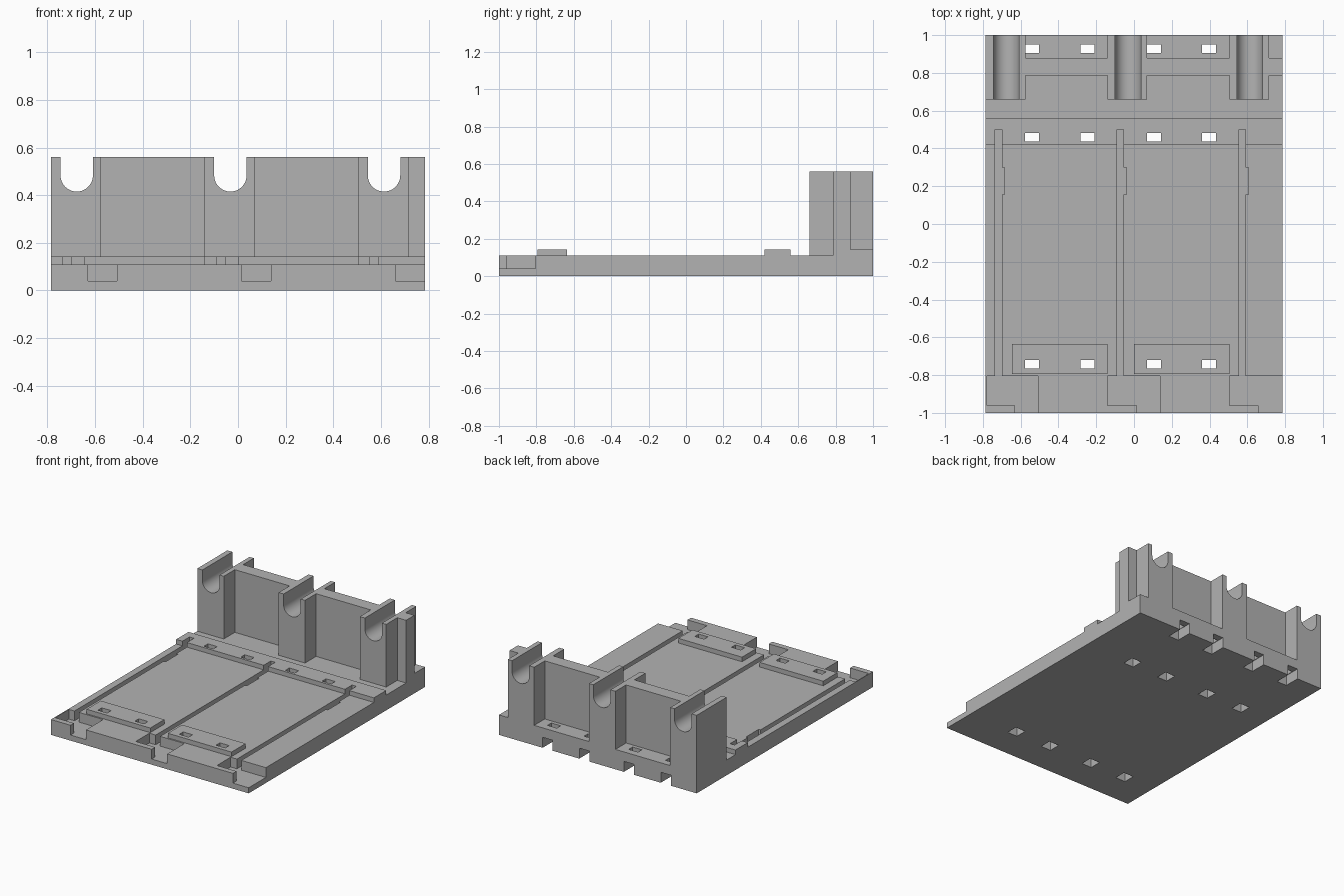
import bpy, bmesh, math

cube = bpy.data.objects.get("Cube")
if cube:
    bpy.data.objects.remove(cube, do_unlink=True)

grey = bpy.data.materials.new("mid grey")
grey.use_nodes = True
grey.diffuse_color = (0.45, 0.45, 0.45, 1)
grey.node_tree.nodes["Principled BSDF"].inputs["Base Color"].default_value = (0.45, 0.45, 0.45, 1)

W = 0.785                       # half width
FLOOR, STEP, TOP = 0.11, 0.143, 0.56
PITCH = 0.645                   # spacing of the three cable lanes
LANES = [-W + i * PITCH for i in range(3)]
POST = 0.21


def rect(x0, x1, y0, y1):
    return [(x0, y0), (x1, y0), (x1, y1), (x0, y1)]


def prisms(name, outlines, low, high, upright=False):
    """Extrude outlines along z, or along y when upright (outline is x, z)."""
    bm = bmesh.new()
    for outline in outlines:
        pts = [(a, low, b) if upright else (a, b, low) for a, b in outline]
        face = bm.faces.new([bm.verts.new(p) for p in pts])
        grown = bmesh.ops.extrude_face_region(bm, geom=[face])["geom"]
        shift = (0, high - low, 0) if upright else (0, 0, high - low)
        bmesh.ops.translate(bm, vec=shift, verts=[g for g in grown if isinstance(g, bmesh.types.BMVert)])
    bmesh.ops.recalc_face_normals(bm, faces=bm.faces)
    mesh = bpy.data.meshes.new(name)
    bm.to_mesh(mesh)
    bm.free()
    mesh.materials.append(grey)
    obj = bpy.data.objects.new(name, mesh)
    bpy.context.collection.objects.link(obj)
    return obj


def cut(obj, *cutters):
    for cutter in cutters:
        mod = obj.modifiers.new("cut", "BOOLEAN")
        mod.operation, mod.solver, mod.object = "DIFFERENCE", "EXACT", cutter
        bpy.context.view_layer.update()
        graph = bpy.context.evaluated_depsgraph_get()
        mesh = bpy.data.meshes.new_from_object(obj.evaluated_get(graph))
        obj.modifiers.clear()
        obj.data = mesh


# Strap slots, with a wider recess below that opens out at the rear edge
slot_x = (-0.54, -0.247, 0.107, 0.398)
rows = {-0.743: (-0.785, -0.70), 0.46: (0.418, 0.502), 0.928: (0.885, 1.1)}
slots = prisms("slot_cutter", [rect(x - 0.037, x + 0.037, y - 0.022, y + 0.022)
                               for x in slot_x for y in rows], -0.1, 0.3)
recesses = prisms("recess_cutter", [rect(x - 0.04, x + 0.04, *span)
                                    for x in slot_x for span in rows.values()], -0.1, 0.075)

# Narrow wire grooves with a small side bulge
grooves = prisms("groove_cutter", [
    [(x + 0.05, -0.85), (x + 0.085, -0.85), (x + 0.085, 0.155), (x + 0.10, 0.155),
     (x + 0.10, 0.30), (x + 0.085, 0.30), (x + 0.085, 0.50), (x + 0.05, 0.50)]
    for x in LANES], 0.04, 0.3)

# Front pockets, each partly closed by a lip
pockets = []
for x in LANES:
    left = max(x, -W + 0.006)
    right = x + 0.278 if x < 0.4 else 0.9
    pockets.append([(left, -0.96), (x + 0.155, -0.96), (x + 0.155, -1.1),
                    (right, -1.1), (right, -0.805), (left, -0.805)])
pockets = prisms("pocket_cutter", pockets, 0.04, 0.3)

base = prisms("base_plate", [rect(-W, W, -1, 1)], 0, FLOOR)
cut(base, pockets, grooves, recesses, slots)

# Raised strips that carry the slots
rail = prisms("middle_rail", [rect(-W, W, 0.42, 0.56)], FLOOR, STEP)
cut(rail, grooves, slots)
for i, x in enumerate(LANES[:2]):
    pad = prisms(f"front_pad_{i + 1}", [rect(x + 0.14, x + PITCH, -0.795, -0.635)], FLOOR, STEP)
    cut(pad, slots)
for i, x in enumerate(LANES):
    ledge = prisms(f"rear_ledge_{i + 1}", [rect(x + POST, min(x + PITCH, W), 0.88, 1)], FLOOR, STEP)
    cut(ledge, slots)

# Rear wall and its three posts from one plan outline
front, back = [], []
for x in LANES:
    front += [(x, 0.785), (x, 0.66), (x + POST, 0.66), (x + POST, 0.785)]
    back += [(x, 0.88), (x, 1), (x + POST, 1), (x + POST, 0.88)]
outline = front[1:] + [(W, 0.785), (W, 0.88)] + back[:0:-1]
wall = prisms("rear_wall", [outline], FLOOR, TOP)

# Round-bottomed channels across the post tops
R = 0.068
channels = []
for x in LANES:
    cx = x + 0.108
    arc = [(cx + R * math.cos(a), 0.483 + R * math.sin(a))
           for a in (math.pi + math.pi * k / 24 for k in range(25))]
    channels.append(arc + [(cx + R, 0.7), (cx - R, 0.7)])
channels = prisms("channel_cutter", channels, 0.5, 1.2, upright=True)
cut(wall, channels)

for cutter in (slots, recesses, grooves, pockets, channels):
    bpy.data.objects.remove(cutter, do_unlink=True)

# Soft shading inside the channels, crisp edges elsewhere
bpy.ops.object.select_all(action="DESELECT")
wall.select_set(True)
bpy.context.view_layer.objects.active = wall
bpy.ops.object.shade_smooth_by_angle(angle=math.radians(30))
